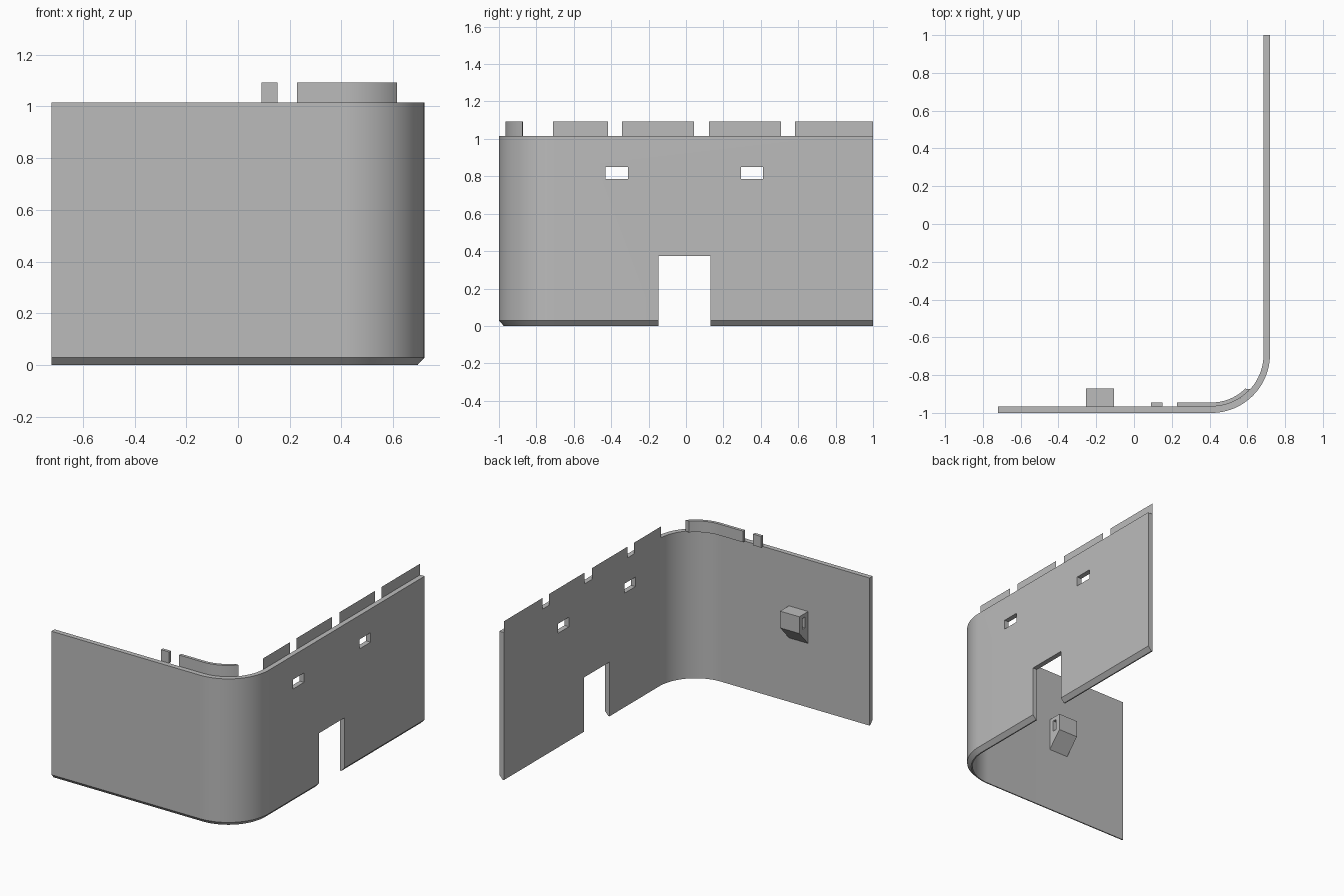
import bpy, bmesh
from math import sin, cos, radians

cube = bpy.data.objects.get("Cube")
if cube:
    bpy.data.objects.remove(cube, do_unlink=True)

X, Y, T = 0.72, 1.0, 0.034          # half width, half depth, wall thickness
R, CX, CY = 0.31, 0.41, -0.69       # corner radius and its centre
TOP, CREST = 1.015, 1.092           # wall top, battlement top

stone = bpy.data.materials.new("grey_stone")
stone.use_nodes = True
stone.diffuse_color = (0.5, 0.5, 0.5, 1)
stone.node_tree.nodes["Principled BSDF"].inputs["Base Color"].default_value = (0.5, 0.5, 0.5, 1)


def finish(name, bm):
    bmesh.ops.recalc_face_normals(bm, faces=bm.faces[:])
    mesh = bpy.data.meshes.new(name)
    bm.to_mesh(mesh)
    bm.free()
    mesh.materials.append(stone)
    obj = bpy.data.objects.new(name, mesh)
    bpy.context.collection.objects.link(obj)
    return obj


def loft(name, rings):
    """Skin a list of closed rings and cap both ends."""
    bm = bmesh.new()
    loops = [[bm.verts.new(p) for p in ring] for ring in rings]
    n = len(loops[0])
    for a, b in zip(loops, loops[1:]):
        for i in range(n):
            j = (i + 1) % n
            bm.faces.new((a[i], a[j], b[j], b[i]))
    bm.faces.new(loops[0])
    bm.faces.new(loops[-1])
    return finish(name, bm)


def block(name, x0, x1, y0, y1, z0, z1):
    ring = lambda x: [(x, y0, z0), (x, y1, z0), (x, y1, z1), (x, y0, z1)]
    return loft(name, [ring(x0), ring(x1)])


def activate(obj):
    bpy.ops.object.select_all(action='DESELECT')
    obj.select_set(True)
    bpy.context.view_layer.objects.active = obj


def cut(obj, *box):
    cutter = block("cutter", *box)
    cutter.hide_render = True
    activate(obj)
    mod = obj.modifiers.new("opening", 'BOOLEAN')
    mod.operation, mod.solver, mod.object = 'DIFFERENCE', 'EXACT', cutter
    bpy.ops.object.modifier_apply(modifier=mod.name)
    bpy.data.objects.remove(cutter, do_unlink=True)


def smooth(obj):
    activate(obj)
    bpy.ops.object.shade_smooth_by_angle(angle=radians(30))


def arc(inset, degrees):
    """Point on the rounded corner, inset from the outer face."""
    a = radians(degrees)
    return CX + (R - inset) * sin(a), CY - (R - inset) * cos(a)


# Curtain wall: section with a bevelled foot, swept round the corner
section = [(0.026, 0), (0, 0.028), (0, TOP), (T, TOP), (T, 0)]
SEG = 24
rings = [[(-X, -Y + d, z) for d, z in section]]
for i in range(SEG + 1):
    rings.append([(*arc(d, 90 * i / SEG), z) for d, z in section])
rings.append([(X - d, Y, z) for d, z in section])
wall = loft("curtain_wall", rings)

# Gateway and two window slots in the side wall
cut(wall, 0.6, 0.8, -0.148, 0.13, -0.1, 0.373)
for y in (-0.37, 0.353):
    cut(wall, 0.6, 0.8, y - 0.06, y + 0.06, 0.785, 0.85)
smooth(wall)

# Thin battlements along the inner edge of the side wall
for i, (y0, y1) in enumerate([(-0.71, -0.417), (-0.343, 0.043), (0.122, 0.508), (0.582, Y)]):
    bm = bmesh.new()
    bm.faces.new([bm.verts.new((X - T, y, z)) for y, z in
                  ((y0, TOP), (y1, TOP), (y1, CREST), (y0, CREST))])
    finish(f"side_battlement_{i + 1}", bm)

# Solid battlements behind the front wall: small block and curved run
D = T + 0.021
block("small_battlement", 0.09, 0.152, -Y + T, -Y + D, TOP, CREST)


def bar(outer, inner):
    return [(*outer, TOP), (*outer, CREST), (*inner, CREST), (*inner, TOP)]


rings = [bar((0.228, -Y + T), (0.228, -Y + D))]
for i in range(13):
    rings.append(bar(arc(T, 48 * i / 12), arc(D, 44.5 * i / 12)))
smooth(loft("curved_battlement", rings))

# Lookout box on the inner face, with sloping underside and side slits
profile = [(-Y + T, 0.44), (-0.87, 0.545), (-0.87, 0.66), (-Y + T, 0.66)]
lookout = loft("lookout_box", [[(x, y, z) for y, z in profile] for x in (-0.253, -0.107)])
cut(lookout, -0.3, -0.05, -0.932, -0.904, 0.56, 0.635)
